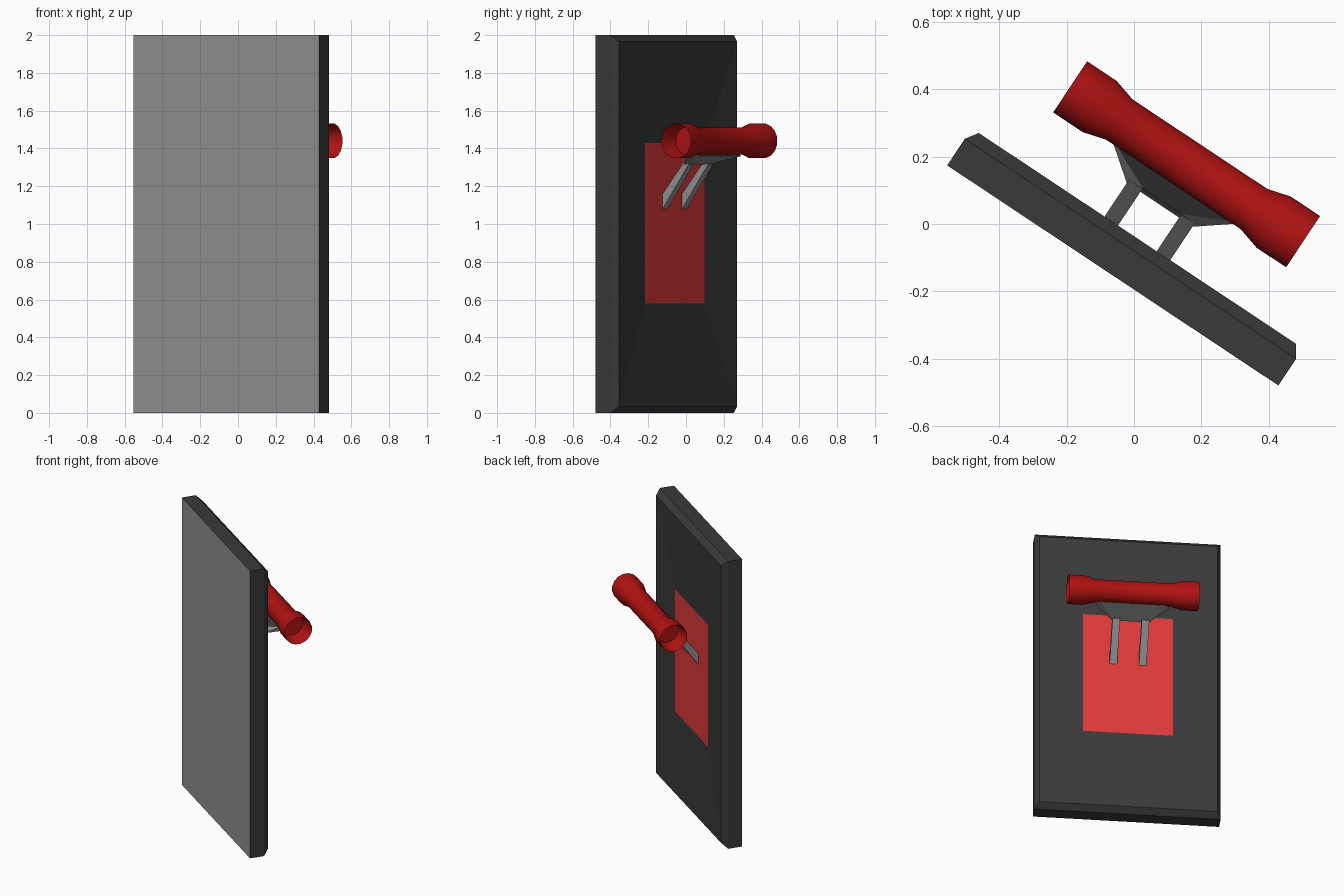
import bpy, bmesh, math

if "Cube" in bpy.data.objects:
    bpy.data.objects.remove(bpy.data.objects["Cube"], do_unlink=True)

TURN = math.radians(-33.6)   # whole model is turned about z
CX = 0.032                   # middle of the model along its width
SIDES = 16


def material(name, rgb):
    m = bpy.data.materials.new(name)
    m.use_nodes = True
    col = (*rgb, 1)
    m.diffuse_color = col
    bsdf = m.node_tree.nodes["Principled BSDF"]
    bsdf.inputs["Base Color"].default_value = col
    bsdf.inputs["Roughness"].default_value = 0.8
    return m


dark = material("dark_grey", (0.042, 0.042, 0.042))
grey = material("mid_grey", (0.29, 0.29, 0.29))
bright_red = material("bright_red", (0.75, 0.042, 0.042))
deep_red = material("deep_red", (0.44, 0.006, 0.006))


def finish(name, bm, mats, smooth=None):
    bmesh.ops.recalc_face_normals(bm, faces=bm.faces)
    me = bpy.data.meshes.new(name)
    bm.to_mesh(me)
    bm.free()
    for m in mats:
        me.materials.append(m)
    ob = bpy.data.objects.new(name, me)
    bpy.context.collection.objects.link(ob)
    ob.rotation_euler.z = TURN
    if smooth:
        bpy.ops.object.select_all(action="DESELECT")
        ob.select_set(True)
        bpy.context.view_layer.objects.active = ob
        bpy.ops.object.shade_smooth_by_angle(angle=math.radians(smooth))
    return ob


def loft(bm, loops):
    """Skin a list of point loops and cap both ends; returns the two caps."""
    rings = [[bm.verts.new(p) for p in loop] for loop in loops]
    for a, b in zip(rings, rings[1:]):
        for i in range(len(a)):
            j = (i + 1) % len(a)
            bm.faces.new((a[i], a[j], b[j], b[i]))
    return bm.faces.new(rings[0]), bm.faces.new(rings[-1])


def upright(half, low, high, depth):
    return [(CX + sx * half, depth, z)
            for sx, z in ((-1, low), (1, low), (1, high), (-1, high))]


# Board: grey front, chamfered dark back dished towards a red centre
bm = bmesh.new()
front, centre = loft(bm, [upright(0.59, 0, 2, -0.162),
                          upright(0.59, 0, 2, -0.067),
                          upright(0.565, 0.035, 1.965, -0.03),
                          upright(0.285, 0.58, 1.43, -0.05)])
front.material_index = 1
centre.material_index = 2
finish("board", bm, [dark, grey, bright_red])

# Handle: tube with flared, hollow ends
half_profile = [(0.31, 0.073), (0.415, 0.093), (0.31, 0.093), (0.24, 0.073)]
profile = [(-x, r) for x, r in half_profile] + half_profile[::-1]
bm = bmesh.new()
loft(bm, [[(CX + x, 0.234 + r * math.cos(a), 1.44 + r * math.sin(a))
           for a in (math.tau * (i + 0.5) / SIDES for i in range(SIDES))]
          for x, r in profile])
finish("handle", bm, [deep_red], 40)

# Bracket plate: wedge widening up into the handle
bm = bmesh.new()
for s in (-1, 1):
    for x, y, z in ((0.118, 0.09, 1.315), (0.07, 0.103, 1.35),
                    (0.235, 0.18, 1.395), (0.235, 0.19, 1.37),
                    (0.2, 0.24, 1.36)):
        bm.verts.new((CX + s * x, y, z))
bmesh.ops.convex_hull(bm, input=bm.verts)
bmesh.ops.recalc_face_normals(bm, faces=bm.faces)
for f in bm.faces:
    f.material_index = 1 if f.normal.z > 0.6 else 0
finish("bracket_plate", bm, [grey, dark])

# Struts: two slanted bars from the board up to the plate
for side, s in (("right", -1), ("left", 1)):
    bm = bmesh.new()
    outline = [(-0.05, 1.08), (0.115, 1.315), (0.1, 1.345), (-0.05, 1.16)]
    loft(bm, [[(CX + s * 0.093 + dx, y, z) for y, z in outline]
              for dx in (-0.024, 0.024)])
    finish(side + "_strut", bm, [grey])
